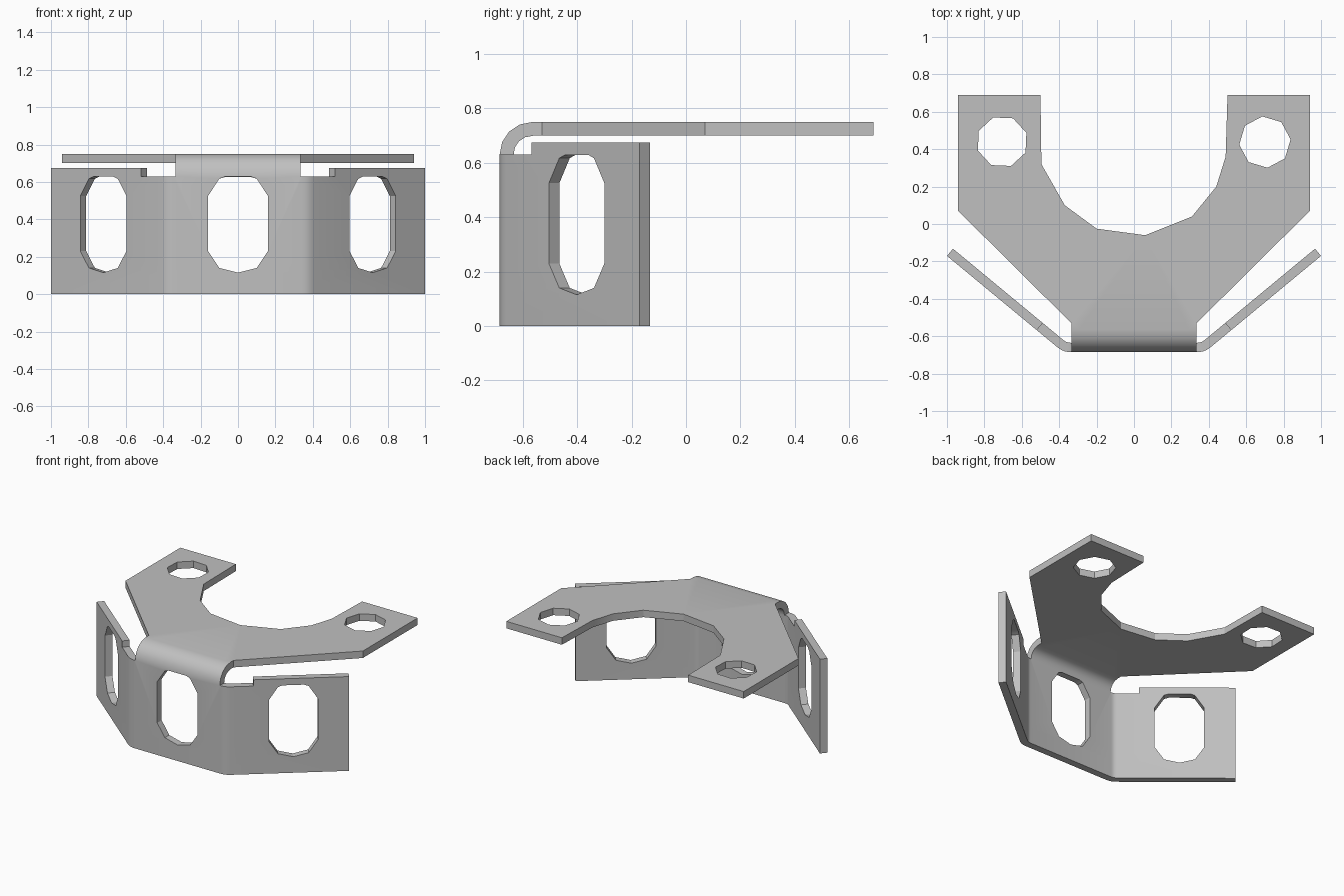
import bpy, bmesh, math
from mathutils import Vector

cube = bpy.data.objects.get("Cube")
if cube:
    bpy.data.objects.remove(cube, do_unlink=True)

THICK = 0.05
FRONT = -0.685                        # outer face of the front wall
TOP_START, TOP_R = 0.63, 0.12         # bend between wall and top plate
TOP_ANGLE = math.pi / 2
SIDE_START, SIDE_R = 0.342, 0.1       # bends between wall and wings
SIDE_ANGLE = math.radians(39.6)
OFF = TOP_START + TOP_R * TOP_ANGLE - FRONT - TOP_R   # plate y to flat pattern


def bend(t, start, radius, angle):
    """Position along and across after rolling a flat length round a bend."""
    if t <= start:
        return t, 0.0
    a = min((t - start) / radius, angle)
    rest = max(t - start - radius * angle, 0.0)
    return (start + radius * math.sin(a) + rest * math.cos(a),
            radius * (1 - math.cos(a)) + rest * math.sin(a))


def fold(u, v):
    """Fold a point of the flat pattern into its place."""
    if v > TOP_START and abs(u) < SIDE_START or v > 0.7:
        z, y = bend(v, TOP_START, TOP_R, TOP_ANGLE)
        return Vector((u, FRONT + y, z))
    x, y = bend(abs(u), SIDE_START, SIDE_R, SIDE_ANGLE)
    return Vector((math.copysign(x, u), FRONT + y, v))


def slot(cu):
    """Long faceted opening in the wall."""
    shape = [(0, .115), (.1, .14), (.16, .23), (.16, .525), (.1, .617), (.07, .628)]
    left = [(-x, z) for x, z in reversed(shape[1:])]
    return [(cu + x, z) for x, z in shape + left]


def round_hole(cx, cy, r, n, phase):
    """Faceted screw hole in the top plate."""
    return [(cx + r * math.cos(phase + i * math.tau / n),
             cy + OFF + r * math.sin(phase + i * math.tau / n)) for i in range(n)]


# Flat pattern: wings, wall, neck and horseshoe plate
half = [(1.182, 0), (1.182, .675), (.559, .675), (.559, .63), (.335, .63),
        (.335, OFF - .53), (.94, OFF + .07), (.94, OFF + .69), (.5, OFF + .69)]
cutout = [(.49, .36), (.44, .2), (.31, .04), (.06, -.06), (-.2, -.025),
          (-.37, .1), (-.495, .32)]
outline = half + [(x, y + OFF) for x, y in cutout] + [(-u, v) for u, v in reversed(half)]
loops = [outline, slot(0), slot(.819), slot(-.819),
         round_hole(-.705, .44, .138, 8, .35), round_hole(.7, .438, .138, 8, .1)]

bm = bmesh.new()
for pts in loops:
    vs = [bm.verts.new((u, 0, v)) for u, v in pts]
    for a, b in zip(vs, vs[1:] + vs[:1]):
        bm.edges.new((a, b))
bmesh.ops.triangle_fill(bm, edges=bm.edges[:], use_beauty=True, normal=(0, -1, 0))


def cut(faces, co, no):
    """Add a crease line across some faces."""
    geom = set(faces)
    for f in faces:
        geom.update(f.edges)
        geom.update(f.verts)
    bmesh.ops.bisect_plane(bm, geom=list(geom), dist=1e-5, plane_co=co, plane_no=no)


# Crease lines of the top bend, then of the two side bends
for i in range(5):
    cut(bm.faces[:], (0, 0, TOP_START + TOP_R * TOP_ANGLE * i / 4), (0, 0, 1))
for side in (-1, 1):
    for i in range(4):
        u = side * (SIDE_START + SIDE_R * SIDE_ANGLE * i / 3)
        wall = [f for f in bm.faces if all(v.co.z < 0.68 for v in f.verts)]
        cut(wall, (u, 0, 0), (1, 0, 0))

bm.normal_update()
for f in bm.faces:
    if f.normal.y > 0:
        f.normal_flip()
for v in bm.verts:
    v.co = fold(v.co.x, v.co.z)
bm.normal_update()

mesh = bpy.data.meshes.new("folded_bracket")
bm.to_mesh(mesh)
bm.free()
bracket = bpy.data.objects.new("folded_bracket", mesh)
bpy.context.collection.objects.link(bracket)

# Grey metal
metal = bpy.data.materials.new("grey_metal")
metal.use_nodes = True
grey = (0.53, 0.53, 0.53, 1)
metal.diffuse_color = grey
metal.node_tree.nodes["Principled BSDF"].inputs["Base Color"].default_value = grey
mesh.materials.append(metal)

# Sheet thickness, inwards from the outer face
bpy.ops.object.select_all(action='DESELECT')
bracket.select_set(True)
bpy.context.view_layer.objects.active = bracket
solid = bracket.modifiers.new("sheet", 'SOLIDIFY')
solid.thickness = THICK
solid.offset = -1
solid.use_even_offset = True
bpy.ops.object.modifier_apply(modifier=solid.name)
bpy.ops.object.shade_smooth_by_angle(angle=math.radians(24))
